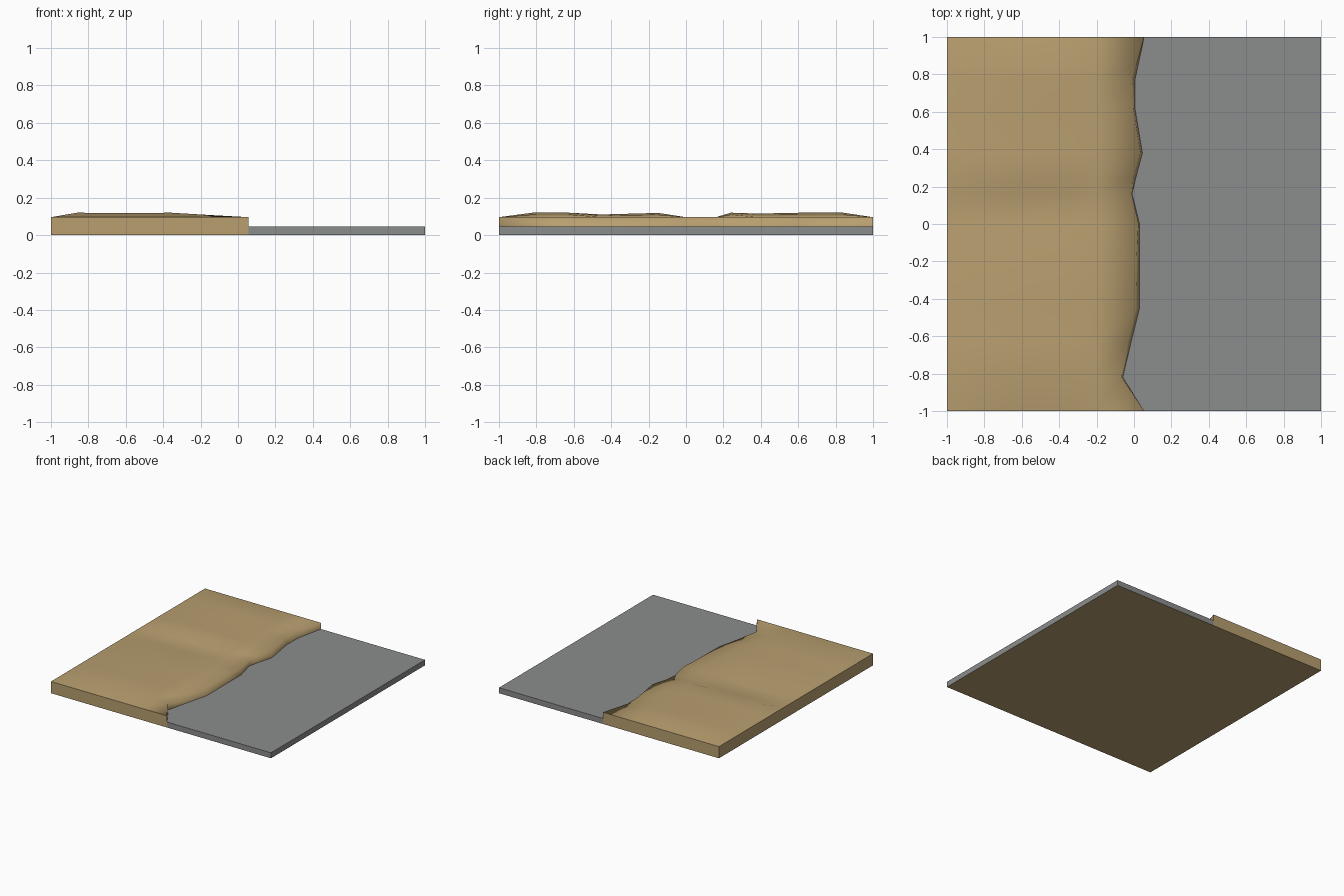
import bpy, bmesh

if "Cube" in bpy.data.objects:
    bpy.data.objects.remove(bpy.data.objects["Cube"])

def material(name, rgb):
    m = bpy.data.materials.new(name)
    m.diffuse_color = (*rgb, 1)
    m.use_nodes = True
    m.node_tree.nodes["Principled BSDF"].inputs["Base Color"].default_value = m.diffuse_color
    return m

sand = material("sand", (0.48, 0.345, 0.16))
stone = material("grey stone", (0.26, 0.265, 0.262))

FLOOR, RIM, RISE = 0.045, 0.096, 0.024
# shoreline stations: y, cliff foot x, cliff rim x, bump strength
shore = [(-1, .055, .055, 0), (-.82, -.06, -.067, 1), (-.63, -.015, -.032, 1),
         (-.45, .03, .01, .6), (-.15, .03, .015, .95), (0, .03, .024, 0),
         (.16, -.01, -.012, 0), (.24, .008, -.004, 1), (.38, .045, .035, .8),
         (.62, .005, -.004, 1), (.77, .005, -.01, 1), (.84, .02, .01, 1),
         (1, .055, .055, 0)]
# inland columns: x, share of the bump
columns = [(-1, 0), (-.86, 1), (-.6, .9), (-.36, 1), (-.2, .6)]

def finish(bm, name, mat):
    me = bpy.data.meshes.new(name)
    bm.to_mesh(me)
    bm.free()
    me.materials.append(mat)
    ob = bpy.data.objects.new(name, me)
    bpy.context.collection.objects.link(ob)
    return ob

# Sand bank: rolling top, cliff, outer walls and the full base
bm = bmesh.new()
rows = []
for y, foot, rim, bump in shore:
    row = [bm.verts.new((x, y, RIM + RISE * share * bump)) for x, share in columns]
    row.append(bm.verts.new((rim, y, RIM)))
    row.append(bm.verts.new((foot, y, FLOOR)))
    rows.append(row)
for a, b in zip(rows, rows[1:]):
    for i in range(len(a) - 1):
        f = bm.faces.new((a[i], a[i + 1], b[i + 1], b[i]))
        f.smooth = True

def wall(top):
    # flat wall dropping from a run of top vertices to the ground
    ends = [bm.verts.new((v.co.x, v.co.y, 0)) for v in (top[-1], top[0])]
    bm.faces.new(list(top) + ends)

wall(rows[0][::-1])
wall(rows[-1])
wall([r[0] for r in rows])
bm.faces.new([bm.verts.new(c) for c in ((-1, -1, 0), (-1, 1, 0), (1, 1, 0), (1, -1, 0))])
for e in bm.edges:
    if len(e.link_faces) == 2 and e.link_faces[0].smooth != e.link_faces[1].smooth:
        e.smooth = False
finish(bm, "sand_bank", sand)

# Stone floor: flat top following the cliff foot, with three thin sides
bm = bmesh.new()
top = [bm.verts.new((foot, y, FLOOR)) for y, foot, _, _ in reversed(shore)]
top += [bm.verts.new((1, -1, FLOOR)), bm.verts.new((1, 1, FLOOR))]
bm.faces.new(top)
border = [top[-4 + 1], top[-2], top[-1], top[0]]
low = [bm.verts.new((v.co.x, v.co.y, 0)) for v in border]
for i in range(3):
    bm.faces.new((low[i], low[i + 1], border[i + 1], border[i]))
finish(bm, "stone_floor", stone)
